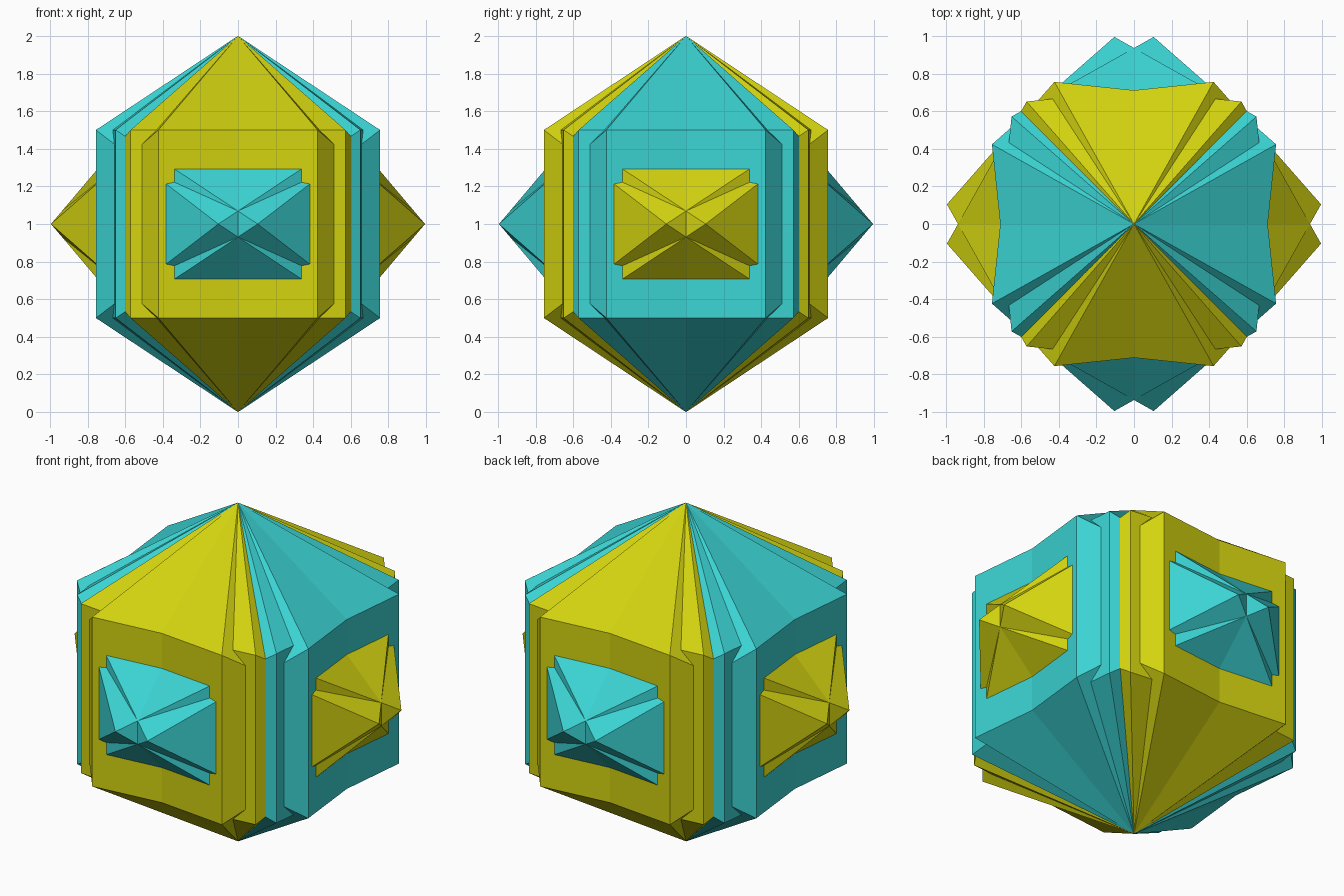
import bpy, bmesh, math
from mathutils import Matrix

if "Cube" in bpy.data.objects:
    bpy.data.objects.remove(bpy.data.objects["Cube"])


def make_material(name, rgb):
    mat = bpy.data.materials.new(name)
    mat.diffuse_color = (*rgb, 1.0)
    mat.use_nodes = True
    mat.node_tree.nodes["Principled BSDF"].inputs["Base Color"].default_value = mat.diffuse_color
    return mat


yellow = make_material("yellow", (0.65, 0.65, 0.005))
cyan = make_material("cyan", (0.045, 0.66, 0.66))


def cuboctahedron(name, degrees, mat):
    """Unit cuboctahedron standing on a corner, turned about the vertical."""
    s = math.sqrt(0.5)
    corners = [(0, 0, 1), (0, 0, -1), (1, 0, 0), (-1, 0, 0)]
    corners += [(x, y, z) for x in (-.5, .5) for y in (-s, s) for z in (-.5, .5)]
    bm = bmesh.new()
    for c in corners:
        bm.verts.new(c)
    bmesh.ops.convex_hull(bm, input=bm.verts[:])
    # merge the hull triangles into square faces
    bmesh.ops.dissolve_limit(bm, angle_limit=math.radians(1),
                             verts=bm.verts[:], edges=bm.edges[:])
    bmesh.ops.recalc_face_normals(bm, faces=bm.faces[:])
    bm.transform(Matrix.Translation((0, 0, 1))
                 @ Matrix.Rotation(math.radians(degrees), 4, 'Z'))
    mesh = bpy.data.meshes.new(name)
    bm.to_mesh(mesh)
    bm.free()
    mesh.materials.append(mat)
    obj = bpy.data.objects.new(name, mesh)
    bpy.context.collection.objects.link(obj)


# Two interlocking pairs, each solid twisted slightly from its axis
TWIST = 6
for colour, base, mat in (("yellow", 0, yellow), ("cyan", 90, cyan)):
    for side, sign in (("left", 1), ("right", -1)):
        cuboctahedron(f"{colour}_{side}_twist_solid", base + sign * TWIST, mat)
